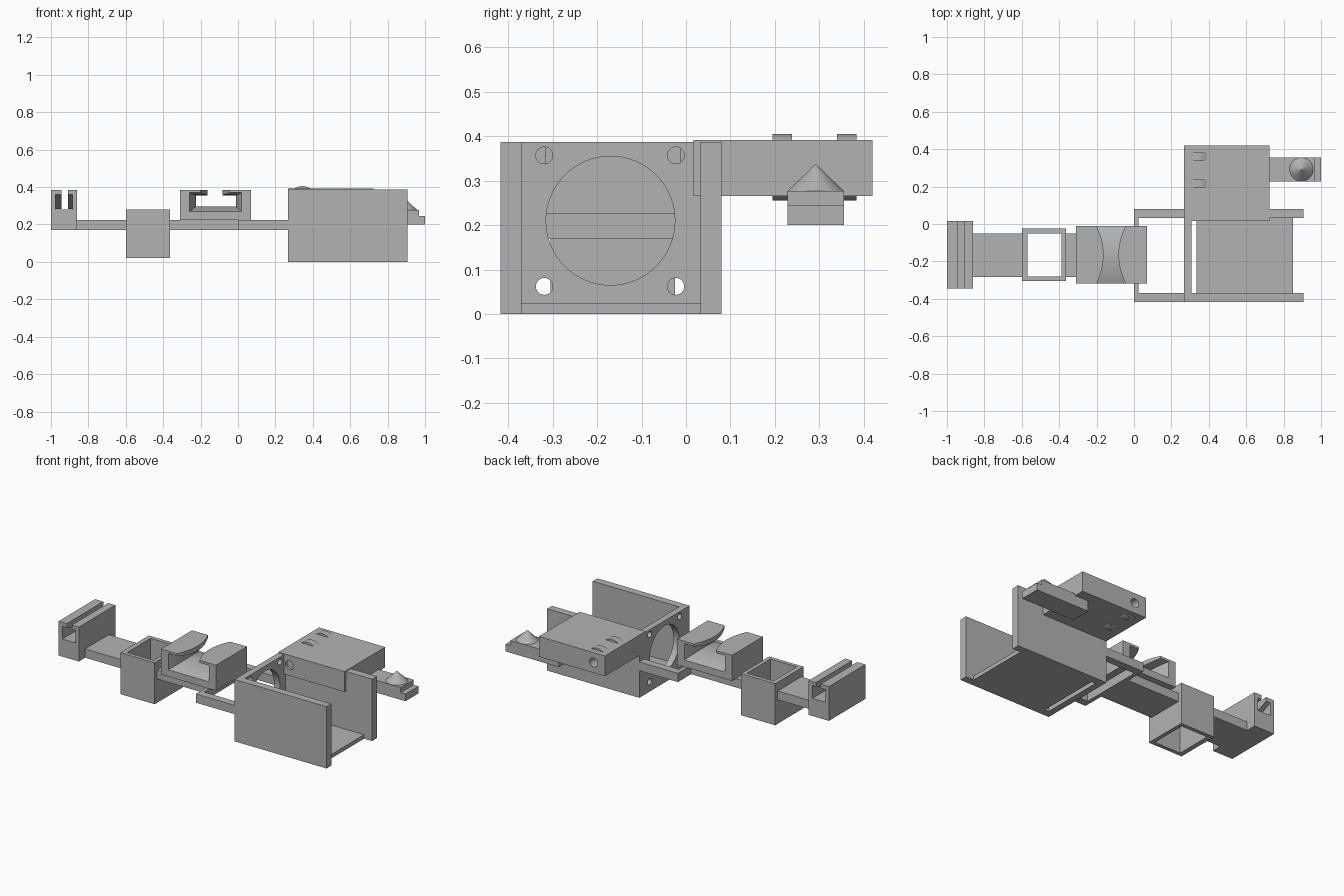
import bpy, bmesh, math

cube = bpy.data.objects.get("Cube")
if cube:
    bpy.data.objects.remove(cube, do_unlink=True)

grey = bpy.data.materials.new("plain_grey")
grey.use_nodes = True
grey.diffuse_color = (0.45, 0.45, 0.45, 1)
grey.node_tree.nodes["Principled BSDF"].inputs["Base Color"].default_value = (0.45, 0.45, 0.45, 1)


def add(name, bm):
    bmesh.ops.recalc_face_normals(bm, faces=bm.faces)
    mesh = bpy.data.meshes.new(name)
    bm.to_mesh(mesh)
    bm.free()
    mesh.materials.append(grey)
    ob = bpy.data.objects.new(name, mesh)
    bpy.context.collection.objects.link(ob)
    return ob


def box(name, x, y, z):
    """Box from (min, max) pairs."""
    bm = bmesh.new()
    bmesh.ops.create_cube(bm, size=1)
    for v in bm.verts:
        v.co = [r[0] if c < 0 else r[1] for c, r in zip(v.co, (x, y, z))]
    return add(name, bm)


def rod(name, axis, centre, r, length, top=None, sides=48):
    """Cylinder or cone along an axis."""
    bm = bmesh.new()
    bmesh.ops.create_cone(bm, cap_ends=True, segments=sides, radius1=r,
                          radius2=r if top is None else top, depth=length)
    ob = add(name, bm)
    ob.location = centre
    if axis == "x":
        ob.rotation_euler.y = math.pi / 2
    elif axis == "y":
        ob.rotation_euler.x = math.pi / 2
    return ob


def cut(ob, cutters):
    for c in cutters:
        c.hide_render = True
        m = ob.modifiers.new("cut", "BOOLEAN")
        m.operation, m.object, m.solver = "DIFFERENCE", c, "EXACT"
    select(ob)
    for m in list(ob.modifiers):
        bpy.ops.object.modifier_apply(modifier=m.name)


def select(ob):
    bpy.ops.object.select_all(action="DESELECT")
    ob.select_set(True)
    bpy.context.view_layer.objects.active = ob


def smooth(ob):
    select(ob)
    bpy.ops.object.shade_smooth_by_angle(angle=math.radians(30))


def clip(name, y, outer, z, end, waist, power, steps):
    """C-shaped channel along y; its cavity blends from end size to waist size.
    Sizes are (left, right, floor, ceiling, slot left, slot right)."""
    bm = bmesh.new()
    rings = []
    for i in range(steps + 1):
        u = 2 * i / steps - 1
        k = abs(u) ** power
        l, r, f, c, sl, sr = [w + (e - w) * k for e, w in zip(end, waist)]
        outline = [(outer[0], z[0]), (outer[1], z[0]), (outer[1], z[1]), (sr, z[1]),
                   (sr, c), (r, c), (r, f), (l, f), (l, c), (sl, c), (sl, z[1]), (outer[0], z[1])]
        py = y[0] + (y[1] - y[0]) * i / steps
        rings.append([bm.verts.new((a, py, b)) for a, b in outline])
    for p, q in zip(rings, rings[1:]):
        for j in range(len(p)):
            n = (j + 1) % len(p)
            bm.faces.new((p[j], p[n], q[n], q[j]))
    bm.faces.new(rings[0])
    bm.faces.new(rings[-1])
    return add(name, bm)


# Slotted end clip with wedge-shaped lips
clip("end_clip", (-0.345, 0.015), (-1.0, -0.86), (0.17, 0.385),
     (-0.975, -0.885, 0.28, 0.36, -0.943, -0.909),
     (-0.975, -0.885, 0.28, 0.282, -0.943, -0.909), 1, 2)

# Flat arm and the open square sleeve
BAR = (0.17, 0.225)
box("arm_outer", (-0.86, -0.595), (-0.283, -0.05), BAR)
box("arm_inner", (-0.37, 0.02), (-0.283, -0.05), BAR)
sleeve = box("square_sleeve", (-0.6, -0.363), (-0.305, -0.025), (0.02, 0.28))
hole = box("sleeve_cutter", (-0.57, -0.387), (-0.281, -0.05), (-0.1, 0.4))
cut(sleeve, [hole])

# Hourglass clamp on the arm
smooth(clip("hourglass_clamp", (-0.317, -0.012), (-0.31, 0.07), (0.225, 0.385),
            (-0.26, 0.02, 0.268, 0.37, -0.2, -0.045),
            (-0.225, -0.01, 0.297, 0.355, -0.163, -0.083), 2, 24))

# Fork joining the arm to the casing
NEAR, FAR = (-0.417, -0.37), (0.033, 0.08)
box("fork_crossbar", (0, 0.025), (NEAR[0], FAR[1]), BAR)
for side, y in (("front", NEAR), ("back", FAR)):
    box("fork_" + side, (0, 0.27), y, BAR)
    box("casing_wall_" + side, (0.267, 0.905), y, (0, 0.387))
box("casing_floor", (0.335, 0.85), (NEAR[1] - 0.01, FAR[0] + 0.01), (0, 0.025))

# End plate with a large round opening and four screw holes
plate = box("casing_plate", (0.267, 0.307), (NEAR[0], FAR[1]), (0, 0.387))
holes = [rod("opening_cutter", "x", (0.29, -0.17, 0.21), 0.145, 0.2, sides=64)]
for y in (-0.319, -0.023):
    for z in (0.062, 0.357):
        holes.append(rod("screw_cutter", "x", (0.29, y, z), 0.019, 0.2, sides=24))
cut(plate, holes)
smooth(plate)

# Side block with a pin hole and two protruding hinge discs
pin = rod("pin_cutter", "y", (0.345, 0.22, 0.33), 0.028, 0.9, sides=32)
block = box("side_block", (0.267, 0.725), (0.017, 0.42), (0.265, 0.392))
cut(block, [pin])
smooth(block)
for i, y in enumerate((0.217, 0.362)):
    disc = rod("hinge_disc_%d" % (i + 1), "y", (0.345, y, 0.33), 0.075, 0.044)
    cut(disc, [pin])
    smooth(disc)

# Stepped tongue with a cone
box("tongue_lower", (0.63, 1.0), (0.228, 0.356), (0.2, 0.245))
box("tongue_upper", (0.63, 0.967), (0.228, 0.356), (0.24, 0.277))
smooth(rod("tongue_cone", "z", (0.895, 0.292, 0.306), 0.064, 0.06, top=0.002))

for c in [hole, pin] + holes:
    bpy.data.objects.remove(c, do_unlink=True)
